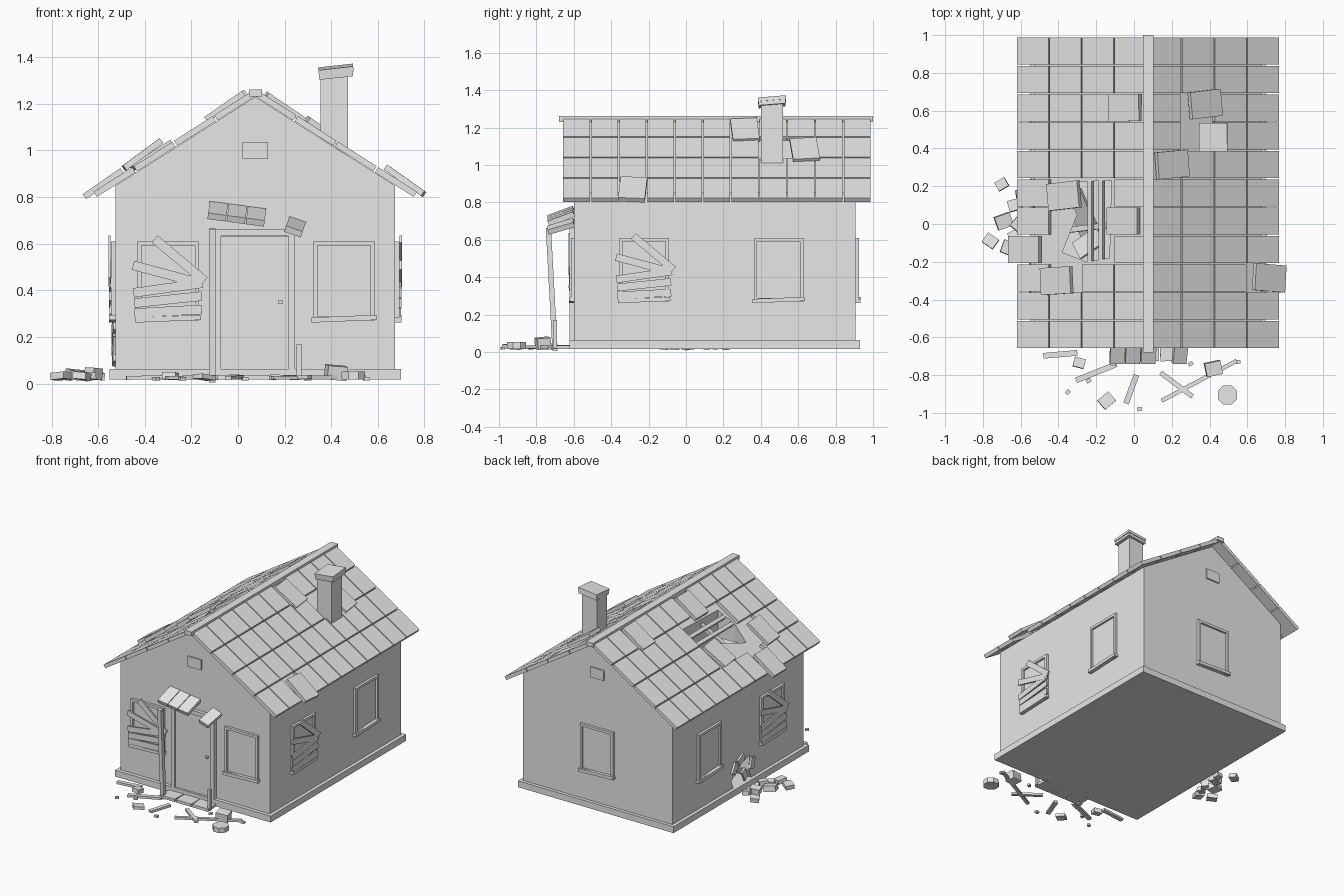
import bpy, bmesh, math, random
from math import radians, atan, cos
from mathutils import Matrix, Vector, Euler

random.seed(4)
if "Cube" in bpy.data.objects:
    bpy.data.objects.remove(bpy.data.objects["Cube"])

grey = bpy.data.materials.new("plain_grey")
grey.use_nodes = True
grey.diffuse_color = (0.8, 0.8, 0.8, 1)
grey.node_tree.nodes["Principled BSDF"].inputs["Base Color"].default_value = (0.8, 0.8, 0.8, 1)


def finish(name, bm):
    bmesh.ops.recalc_face_normals(bm, faces=bm.faces)
    mesh = bpy.data.meshes.new(name)
    bm.to_mesh(mesh)
    bm.free()
    mesh.materials.append(grey)
    ob = bpy.data.objects.new(name, mesh)
    bpy.context.collection.objects.link(ob)
    return ob


def place(loc, rot=(0, 0, 0)):
    return Matrix.Translation(loc) @ Euler(rot).to_matrix().to_4x4()


def box(name, loc, size, rot=(0, 0, 0), base=Matrix()):
    bm = bmesh.new()
    bmesh.ops.create_cube(bm, size=1, matrix=base @ place(loc, rot) @ Matrix.Diagonal((*size, 1)))
    return finish(name, bm)


def prism(name, points, direction):
    bm = bmesh.new()
    face = bm.faces.new([bm.verts.new(p) for p in points])
    ext = bmesh.ops.extrude_face_region(bm, geom=[face])
    verts = [v for v in ext["geom"] if isinstance(v, bmesh.types.BMVert)]
    bmesh.ops.translate(bm, verts=verts, vec=direction)
    return finish(name, bm)


def cut(ob, cutter):
    mod = ob.modifiers.new("cut", "BOOLEAN")
    mod.object = cutter
    mod.solver = "EXACT"
    bpy.context.view_layer.objects.active = ob
    bpy.ops.object.modifier_apply(modifier=mod.name)
    bpy.data.objects.remove(cutter)


# Main walls with gables, and the plinth
MID, SLOPE, RIDGE = 0.074, 0.635, 1.248
FRONT, BACK, LEFT, RIGHT = -0.598, 0.906, -0.526, 0.674
eave = 1.23 - SLOPE * 0.6
profile = [(LEFT, 0.03), (RIGHT, 0.03), (RIGHT, eave), (MID, 1.23), (LEFT, eave)]
walls = prism("walls", [(x, FRONT, z) for x, z in profile], (0, BACK - FRONT, 0))
plinth = box("plinth", (MID, 0.153, 0.04), (1.25, 1.554, 0.046))

# Broken openings in the roof and the side wall
hole = [(-.38, .22), (-.12, .23), (-.13, -.18), (-.25, -.2), (-.38, -.15), (-.3, .05)]
cut(walls, prism("roof_hole", [(x, y, 0.55) for x, y in hole], (0, 0, 1)))
breach = [(-.01, .03), (.2, .03), (.23, .12), (.16, .17), (.17, .26), (.08, .21), (.02, .24), (.03, .13)]
cut(walls, prism("wall_hole", [(-.6, y, z) for y, z in breach], (0.2, 0, 0)))

# Roof tiles: (column, row) -> slide, side shift, lift, twist; None is missing
moved = {
    -1: {(1, 5): None, (1, 6): None, (1, 7): None, (2, 6): None, (2, 7): None,
         (2, 5): (.01, -.015, .01, .1), (3, 7): (.045, 0, .02, 0), (2, 8): (.04, -.015, .035, .05),
         (0, 6): (.04, 0, .02, 0), (0, 2): (.03, 0, .02, .02)},
    1: {(1, 3): None, (1, 2): (.04, .02, .02, .1), (0, 4): (.04, 0, .015, .08),
        (3, 8): (.03, 0, .025, -.07)},
}
angle = atan(SLOPE)
step = 0.1725 / cos(angle)
for side in (-1, 1):
    slope = place((MID, 0, RIDGE), (0, 0, 0 if side > 0 else math.pi)) @ place((0, 0, 0), (0, angle, 0))
    for col in range(4):
        for row in range(11):
            shift = moved[side].get((col, row), (0, 0, 0, 0))
            if shift is None:
                continue
            slide, dy, lift, twist = shift
            y = (0.99 - 0.15 * (row + 0.5) + dy) * side
            box("roof_tile", (step * (col + .5) + slide, y, lift), (step - .008, .143, .026),
                (0, lift * 2, twist), slope)
box("ridge_cap", (MID + .001, 0.16, 1.246), (.056, 1.68, .03))

# Exposed purlins, rafters and loose boards in the roof hole
roof_left = place((MID, 0, RIDGE - .035), (0, 0, math.pi)) @ place((0, 0, 0), (0, angle, 0))
for s in (0.29, 0.36):
    box("purlin", (s, -.02, 0), (.025, .46, .025), (0, 0, 0), roof_left)
box("rafter", (.4, .02, -.03), (.34, .03, .03), (0, 0, .1), roof_left)
box("fallen_board", (-.28, .06, .88), (.12, .26, .02), (.3, -.6, .25))
box("fallen_board", (-.24, -.1, .9), (.16, .1, .02), (-.4, -.3, .6))

# Chimney with a tilted two-layer cap
box("chimney", (.413, .459, 1.14), (.118, .118, .4))
for i, w in enumerate((.145, .15)):
    box("chimney_cap", (.42, .46, 1.327 + .021 * i), (w, w, .021), (.08, -.11, 0))


# Windows: local x runs along the wall, local -y points outward
def window(base, boarded):
    w, h = .265, .34
    box("window_pane", (0, 0, 0), (w - .02, .008, h - .02), base=base)
    for s in (-1, 1):
        box("window_side", (s * (w / 2 - .009), -.008, 0), (.018, .02, h), base=base)
        box("window_rail", (0, -.008, s * (h / 2 - .009)), (w, .02, .018), base=base)
    box("window_sill", (0, -.013, -h / 2 + .008), (w + .015, .03, .022), (0, -.04, 0), base)
    if boarded:
        for n, (x, z, turn, length) in enumerate([
                (0, -.13, -3, .29), (0, -.08, -6, .29), (0, -.03, -8, .3),
                (-.01, .03, 15, .29), (.05, .09, 40, .28)]):
            box("window_board", (x, -.021 - .001 * n, z), (length, .01, .04),
                (0, radians(turn), 0), base)


quarter = math.pi / 2
for x, boarded in ((-.3, True), (.455, False)):
    window(place((x, FRONT, .44)), boarded)
for y, boarded in ((-.224, True), (.495, False)):
    window(place((RIGHT, y, .44), (0, 0, quarter)), boarded)
    window(place((LEFT, y, .44), (0, 0, -quarter)), boarded)
window(place((MID, BACK, .44), (0, 0, math.pi)), False)

# Gable vents
for y in (FRONT, BACK):
    box("gable_vent", (MID, y, 1.0), (.108, .02, .074))

# Door, frame, knob and step
box("door", (.071, FRONT - .003, .345), (.29, .016, .57))
for s in (-1, 1):
    box("door_jamb", (.071 + s * .159, FRONT - .01, .355), (.028, .03, .61))
box("door_lintel", (.071, FRONT - .01, .648), (.346, .03, .028))
box("door_knob", (.182, FRONT - .018, .35), (.016, .025, .016))
for i in range(3):
    box("door_step", (-.06 + .13 * i, -.67, .027), (.124, .11, .02), (0, .03 * (i - 1), .04 * (i - 1)))

# Collapsed porch
box("porch_post", (-.11, -.718, .335), (.028, .028, .66), (.054, 0, 0))
box("broken_post", (.262, -.7, .095), (.022, .022, .15))
for i in (-1, 0, 1):
    box("porch_tile", (-.005 + .082 * i, -.668, .728 - .011 * i), (.079, .145, .028), (.36, .13, 0))
box("porch_tile", (.245, -.668, .672), (.075, .145, .028), (.3, .33, 0))

# Scattered planks: x, y, length, width, turn in degrees
for x, y, length, width, turn in [
        (-.2, -.785, .23, .03, 22), (-.015, -.875, .16, .03, 70), (.345, -.83, .45, .022, 28),
        (.225, -.85, .21, .026, -37), (-.39, -.69, .18, .03, 5)]:
    box("loose_plank", (x, y, .026), (length, width, .016), (0, random.uniform(-.03, .03), radians(turn)))

# Rubble blocks: x, y, width, height, turn
for x, y, w, h, turn in [
        (-.145, -.935, .075, .02, 40), (.42, -.765, .085, .06, 12), (-.29, -.735, .06, .03, -15),
        (-.76, -.09, .07, .03, -35), (-.7, .21, .06, .03, 30), (-.69, .015, .085, .04, 20),
        (-.67, -.125, .07, .03, 70), (-.63, .1, .07, .04, 15), (-.62, .0, .06, .05, 50),
        (-.6, .16, .05, .03, 10), (-.64, -.06, .05, .03, 25)]:
    box("rubble_block", (x, y, .017 + h / 2), (w, w * .85, h),
        (random.uniform(-.15, .15), random.uniform(-.15, .15), radians(turn)))
for x, y in [(-.35, -.89), (-.24, -.83), (.03, -.98), (.3, -.74), (.55, -.73)]:
    box("pebble", (x, y, .02), (.026, .02, .014), (0, 0, random.random()))

# Eight-sided stump
bm = bmesh.new()
bmesh.ops.create_cone(bm, cap_ends=True, segments=8, radius1=.055, radius2=.055, depth=.035,
                      matrix=place((.495, -.905, .035), (0, 0, radians(22.5))))
finish("round_stump", bm)

# Cracked wall shards around the side opening
for y, z, tilt in [(.0, .17, .3), (.09, .12, -.5), (.2, .2, .6), (.13, .24, 1.2)]:
    box("wall_shard", (LEFT - .006, y, z), (.014, .05, .08), (tilt, 0, .1))
